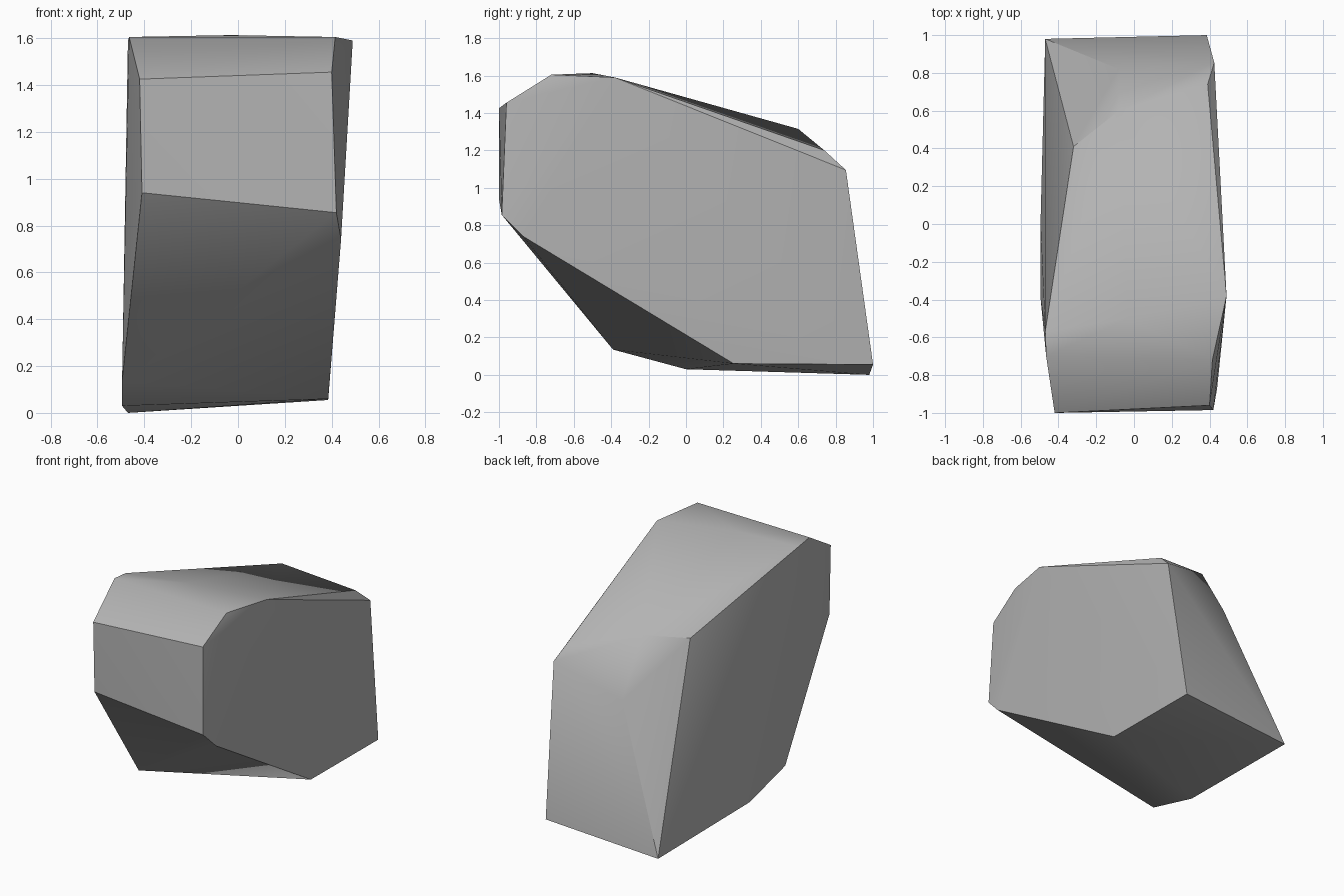
import bpy
import bmesh
import math

default_cube = bpy.data.objects.get("Cube")
if default_cube:
    bpy.data.objects.remove(default_cube, do_unlink=True)

SHARP_ANGLE = math.radians(30)


def make_material(name, colour):
    material = bpy.data.materials.new(name)
    material.use_nodes = True
    material.diffuse_color = colour
    shader = next(n for n in material.node_tree.nodes if n.type == 'BSDF_PRINCIPLED')
    shader.inputs["Base Color"].default_value = colour
    shader.inputs["Roughness"].default_value = 0.9
    return material


def chiselled_hull(name, corner_groups, material):
    """Wrap the corner groups in a convex skin, sharp only at steep folds."""
    bm = bmesh.new()
    for group in corner_groups:
        for corner in group:
            bm.verts.new(corner)
    result = bmesh.ops.convex_hull(bm, input=list(bm.verts))
    loose = {g for g in result["geom_interior"] + result["geom_unused"]
             if isinstance(g, bmesh.types.BMVert)}
    bmesh.ops.delete(bm, geom=list(loose), context='VERTS')
    bmesh.ops.recalc_face_normals(bm, faces=list(bm.faces))
    for face in bm.faces:
        face.smooth = True
    for edge in bm.edges:
        edge.smooth = edge.calc_face_angle(math.pi) < SHARP_ANGLE
    mesh = bpy.data.meshes.new(name)
    bm.to_mesh(mesh)
    bm.free()
    mesh.materials.append(material)
    rock = bpy.data.objects.new(name, mesh)
    bpy.context.collection.objects.link(rock)
    return rock


# Outline of the broad flat side, clockwise from the upper front
flat_side = [
    (.40, -.96, 1.455), (.415, -.72, 1.605), (.49, -.38, 1.59),
    (.39, .74, 1.2), (.425, .855, 1.095), (.385, 1, .055),
    (.385, .255, .06), (.44, -.87, .74), (.42, -.985, .855),
]

# Outline of the opposite side, from the upper front round to the base
rough_side = [
    (-.42, -1, 1.425), (-.465, -.7, 1.605), (-.47, -.57, 1.59),
    (-.32, .41, 1.285), (-.47, .98, 0), (-.495, 0, .03),
    (-.495, -.39, .135), (-.41, -1, .94),
]

# Crown, rear ridge and the soft bulge below it
crown_and_back = [(-.03, -.5, 1.613), (-.08, .6, 1.315), (-.08, .82, .94)]

stone_grey = make_material("stone grey", (.45, .45, .45, 1))
chiselled_hull("boulder", [flat_side, rough_side, crown_and_back], stone_grey)
